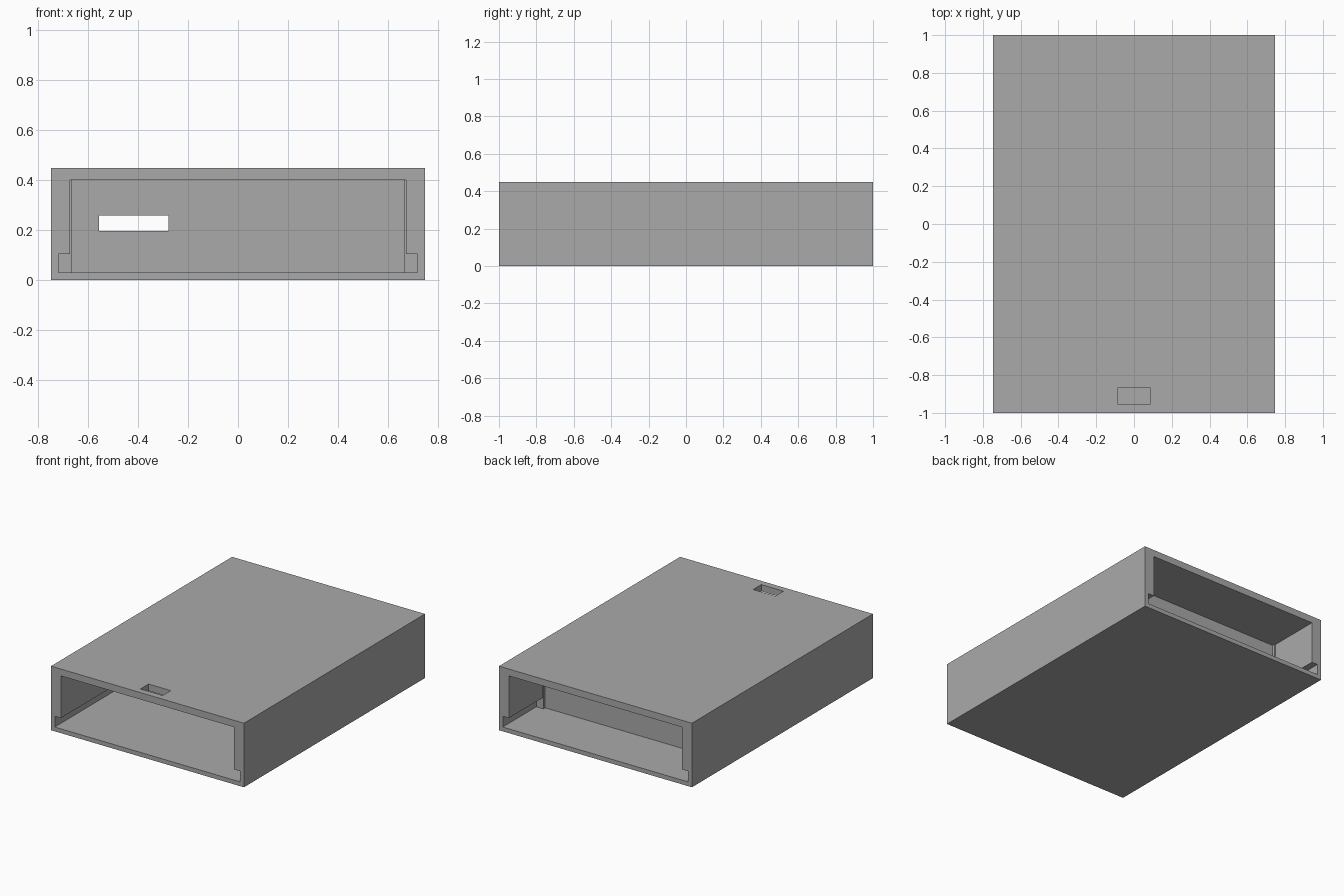
import bpy
import bmesh

if "Cube" in bpy.data.objects:
    bpy.data.objects.remove(bpy.data.objects["Cube"], do_unlink=True)

W, L, H = 0.746, 1.0, 0.448        # half width, half length, height
FLOOR, ROOF = 0.03, 0.40           # inner floor and ceiling heights

grey = bpy.data.materials.new("plain grey")
grey.use_nodes = True
grey.diffuse_color = (0.4, 0.4, 0.4, 1)
grey.node_tree.nodes["Principled BSDF"].inputs["Base Color"].default_value = grey.diffuse_color


def prism(name, outline, y0, y1):
    """Extrude an (x, z) outline along y."""
    bm = bmesh.new()
    face = bm.faces.new([bm.verts.new((x, y0, z)) for x, z in outline])
    ext = bmesh.ops.extrude_face_region(bm, geom=[face])
    moved = [v for v in ext["geom"] if isinstance(v, bmesh.types.BMVert)]
    bmesh.ops.translate(bm, verts=moved, vec=(0, y1 - y0, 0))
    bmesh.ops.recalc_face_normals(bm, faces=bm.faces)
    mesh = bpy.data.meshes.new(name)
    bm.to_mesh(mesh)
    bm.free()
    mesh.materials.append(grey)
    obj = bpy.data.objects.new(name, mesh)
    bpy.context.collection.objects.link(obj)
    return obj


def rect(x0, x1, z0, z1):
    return [(x0, z0), (x1, z0), (x1, z1), (x0, z1)]


def cut(target, cutter):
    """Subtract the cutter, then discard it."""
    cutter.hide_render = True
    mod = target.modifiers.new("cut", "BOOLEAN")
    mod.operation = "DIFFERENCE"
    mod.solver = "EXACT"
    mod.object = cutter
    bpy.context.view_layer.objects.active = target
    bpy.ops.object.modifier_apply(modifier=mod.name)
    bpy.data.objects.remove(cutter, do_unlink=True)


# Bay outline: tall opening with a rail groove along the bottom of each side
half = [(0.717, FLOOR), (0.717, 0.105), (0.67, 0.105), (0.67, ROOF)]
bay = half + [(-x, z) for x, z in reversed(half)]

# Outer shell with a front bay, a rear bay and a slightly narrower waist
shell = prism("outer_shell", rect(-W, W, 0, H), -L, L)
cut(shell, prism("front_bay_cutter", bay, -1.1, 0.57))
cut(shell, prism("rear_bay_cutter", bay, 0.63, 1.1))
for name, y0, y1 in (("front_waist_cutter", 0.56, 0.59), ("rear_waist_cutter", 0.61, 0.64)):
    cut(shell, prism(name, rect(-0.662, 0.662, FLOOR, ROOF), y0, y1))

# Cable slot through the divider wall and latch hole through the roof
cut(shell, prism("cable_slot_cutter", rect(-0.555, -0.277, 0.196, 0.259), 0.5, 0.7))
cut(shell, prism("latch_hole_cutter", rect(-0.086, 0.086, 0.35, 0.5), -0.955, -0.865))
